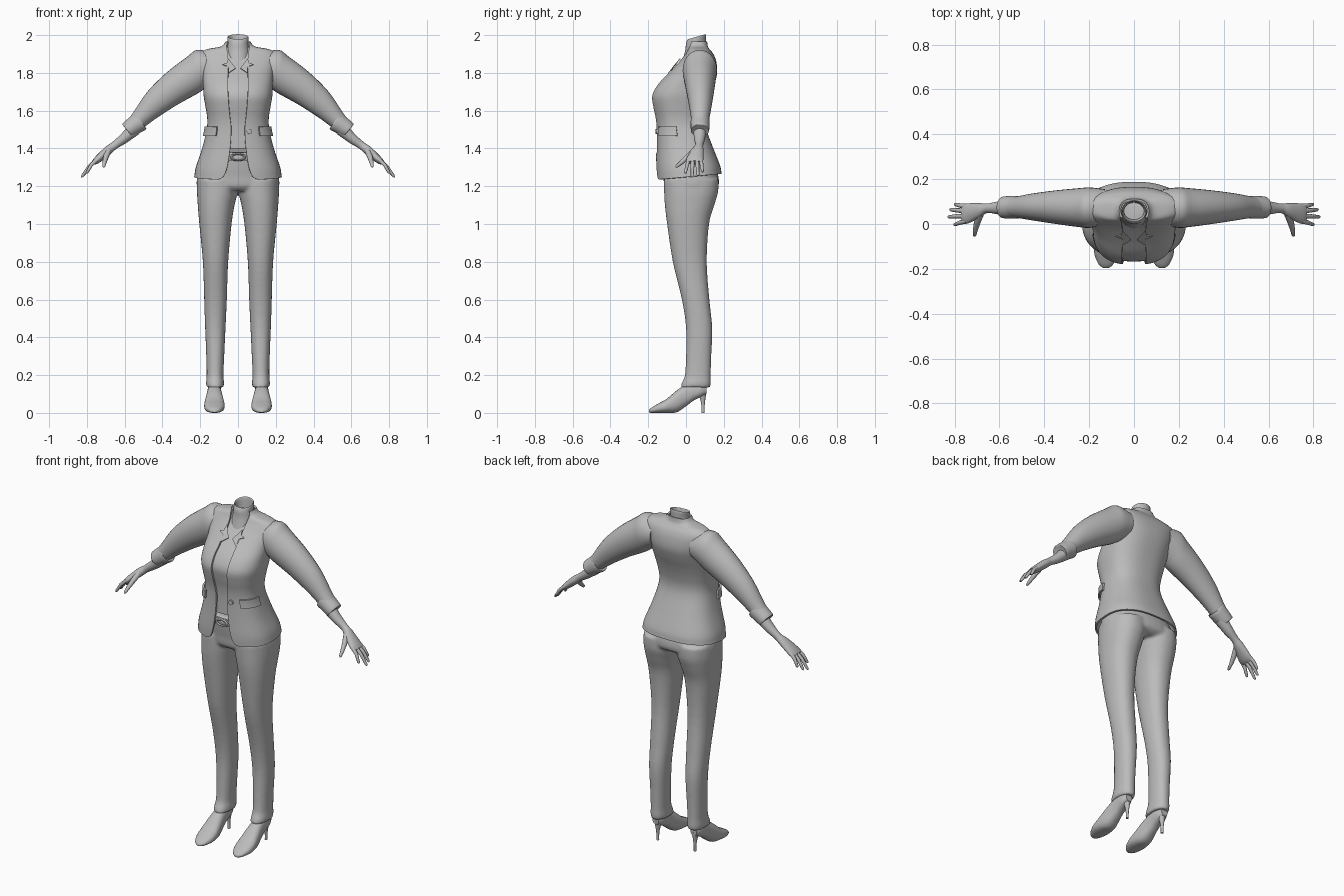
import bpy, bmesh, math
from mathutils import Vector as V

cube = bpy.data.objects.get("Cube")
if cube:
    bpy.data.objects.remove(cube)

grey = bpy.data.materials.new("soft grey")
grey.use_nodes = True
grey.diffuse_color = (0.5, 0.5, 0.5, 1)
grey.node_tree.nodes["Principled BSDF"].inputs["Base Color"].default_value = (0.5, 0.5, 0.5, 1)
E = 0.8  # boxiness of the torso sections


def power(a, e):
    return math.copysign(abs(a) ** e, a)


def ring(c, u, v, e=1.0, n=40, t0=0.0, closed=True):
    """Superellipse section around c spanned by u and v."""
    c, u, v = V(c), V(u), V(v)
    span = 2 * math.pi - 2 * t0
    count = n if closed else n + 1
    return [c + u * power(math.cos(t0 + span * i / n), e) + v * power(math.sin(t0 + span * i / n), e)
            for i in range(count)]


def flat(z, w, yf, yb, e=E, x=0.0, tilt=0.0, **kw):
    """Horizontal section between a front and a back y."""
    return ring((x, (yf + yb) / 2, z), (0, (yf - yb) / 2, -tilt), (w, 0, 0), e, **kw)


def across(tx, tz, bx, bz, y, ry):
    """Limb section between an upper and a lower point."""
    return ring(((tx + bx) / 2, y, (tz + bz) / 2), ((tx - bx) / 2, 0, (tz - bz) / 2), (0, ry, 0), n=28)


def smooth_rows(rows, k):
    out = []
    for i in range(len(rows) - 1):
        four = [rows[max(i - 1, 0)], rows[i], rows[i + 1], rows[min(i + 2, len(rows) - 1)]]
        for s in range(k):
            t = s / k
            out.append([((2 * b) + (c - a) * t + (2 * a - 5 * b + 4 * c - d) * t * t
                         + (3 * b - a - 3 * c + d) * t ** 3) / 2 for a, b, c, d in zip(*four)])
    return out + [rows[-1]]


def finish(ob, mirror=False, thick=0.0, remesh=0.0, angle=45):
    if not ob.data.materials:
        ob.data.materials.append(grey)
    if thick:
        m = ob.modifiers.new("thickness", 'SOLIDIFY')
        m.thickness, m.offset = abs(thick), math.copysign(1, thick)
    if remesh:
        ob.modifiers.new("blend", 'REMESH').voxel_size = remesh
        m = ob.modifiers.new("soften", 'SMOOTH')
        m.factor, m.iterations = 0.5, 8
    if mirror:
        ob.modifiers.new("mirror", 'MIRROR')
    bpy.ops.object.select_all(action='DESELECT')
    ob.select_set(True)
    bpy.context.view_layer.objects.active = ob
    bpy.ops.object.convert(target='MESH')
    bpy.ops.object.shade_smooth_by_angle(angle=math.radians(angle))
    return ob


def loft(name, *tubes, closed=True, k=4, **kw):
    """Skin each list of sections; closed ones are capped."""
    bm = bmesh.new()
    for rows in tubes:
        grid = [[bm.verts.new(p) for p in r] for r in smooth_rows(rows, k)]
        n = len(grid[0])
        for a, b in zip(grid, grid[1:]):
            for j in range(n if closed else n - 1):
                q = (j + 1) % n
                bm.faces.new((a[j], a[q], b[q], b[j]))
        if closed:
            bm.faces.new(grid[0][::-1])
            bm.faces.new(grid[-1])
    if closed:
        bmesh.ops.recalc_face_normals(bm, faces=bm.faces)
    me = bpy.data.meshes.new(name)
    bm.to_mesh(me)
    bm.free()
    ob = bpy.data.objects.new(name, me)
    bpy.context.collection.objects.link(ob)
    return finish(ob, **kw)


# Torso sections: height, half width, front, back, half opening of the jacket
torso = [
    (1.235, .232, -.155, .188, .105), (1.25, .230, -.156, .187, .078), (1.30, .222, -.158, .18, .058),
    (1.40, .190, -.156, .145, .042), (1.50, .166, -.156, .108, .036), (1.56, .163, -.162, .10, .042),
    (1.62, .172, -.175, .11, .048), (1.68, .182, -.181, .128, .052), (1.74, .185, -.15, .15, .054),
    (1.80, .190, -.092, .165, .052), (1.86, .203, -.036, .16, .052), (1.90, .205, -.004, .145, .054),
    (1.925, .165, .01, .125, .058), (1.94, .09, .012, .116, .06), (1.965, .066, .006, .112, .058)]


def section_at(z):
    for a, b in zip(torso, torso[1:]):
        if a[0] <= z <= b[0]:
            f = (z - a[0]) / (b[0] - a[0])
            return [p + (q - p) * f for p, q in zip(a, b)]


def surface(t, z, off=0.0):
    """Point on the jacket, t measured from straight ahead."""
    _, w, yf, yb, _ = section_at(z)
    return V(((w + off) * power(math.sin(t), E),
              (yf + yb) / 2 - ((yb - yf) / 2 + off) * power(math.cos(t), E), z))


def turn(x, z):
    return math.asin(min(1, x / section_at(z)[1]) ** (1 / E))


# Jacket shell, open at the front, hem rising to the back
rows = []
for z, w, yf, yb, gap in torso:
    r = flat(z, w, yf, yb, n=64, t0=math.asin((gap / w) ** (1 / E)), closed=False)
    lift = max(0, 1 - (z - torso[0][0]) / .1) * .09
    rows.append([p + V((0, 0, lift * (p.y - yf))) for p in r])
loft("jacket", rows, closed=False, thick=-.01)

# Shirt and hollow neck
loft("shirt", [flat(z, w - .014, yf + .015, yb - .014) for z, w, yf, yb, _ in torso[3:-1]])
loft("neck", [flat(z, w, yf, yb, 1, tilt=t) for z, w, yf, yb, t in (
    (1.86, .07, -.02, .12, 0), (1.92, .06, -.004, .108, 0), (1.96, .055, .0, .106, .004),
    (1.988, .056, .008, .106, .012), (1.986, .05, .014, .1, .012), (1.94, .045, .02, .095, .0))])

# Pocket flaps, lapel points and button
flap = [[surface(math.radians(35 + 48 * i / 12), z, .003) for i in range(13)] for z in (1.465, 1.49, 1.515)]
loft("pocket_flap", flap, closed=False, k=2, thick=.01, mirror=True)

bm = bmesh.new()
tips = [(.05, 1.875), (.056, 1.85), (.08, 1.842), (.058, 1.834), (.012, 1.826), (.05, 1.80)]
bm.faces.new([bm.verts.new(surface(turn(x, z), z, .005)) for x, z in tips][::-1])
bmesh.ops.triangulate(bm, faces=bm.faces)
bmesh.ops.recalc_face_normals(bm, faces=bm.faces)
me = bpy.data.meshes.new("lapel_point")
bm.to_mesh(me)
bm.free()
lapel = bpy.data.objects.new("lapel_point", me)
bpy.context.collection.objects.link(lapel)
finish(lapel, mirror=True, thick=-.005)

at = surface(turn(.06, 1.49), 1.49)
bpy.ops.mesh.primitive_cylinder_add(vertices=20, radius=.014, depth=.016, location=at, rotation=(math.pi / 2, 0, .1))
bpy.context.object.name = "button"
finish(bpy.context.object)

# Trousers: hips and two legs blended together; inner x, outer x, front, back
legs = [(.135, .075, .167, -.03, .128), (.16, .074, .169, -.022, .132), (.20, .077, .166, -.006, .131),
        (.30, .073, .168, .0, .134), (.45, .066, .174, .0, .139), (.60, .059, .179, -.022, .124),
        (.80, .052, .186, -.07, .110), (1.0, .034, .205, -.10, .122), (1.1, .018, .213, -.112, .15),
        (1.17, .002, .217, -.116, .17), (1.24, .0, .215, -.118, .172)]
sets = [[flat(z, (b - a) / 2, yf, yb, .9, x=s * (a + b) / 2) for z, a, b, yf, yb in legs] for s in (1, -1)]
hips = [flat(z, w, yf, yb, .9) for z, w, yf, yb in (
    (1.175, .20, -.09, .14), (1.20, .219, -.114, .172), (1.25, .216, -.12, .172),
    (1.30, .20, -.128, .155), (1.38, .175, -.138, .125))]
loft("trousers", *sets, hips, remesh=.008)
loft("belt", [flat(z, .178 + d, -.143 - d, .122 + d) for z, d in (
    (1.335, 0), (1.339, .004), (1.366, .004), (1.37, 0))], k=2)
bpy.ops.mesh.primitive_torus_add(location=(0, -.153, 1.353), rotation=(math.pi / 2, 0, 0),
                                 major_radius=.026, minor_radius=.006, major_segments=28, minor_segments=8)
bpy.context.object.name = "belt_buckle"
bpy.context.object.scale = (1.3, .65, 1)
finish(bpy.context.object)

# Sleeves and turned-back cuffs
loft("sleeve", [across(*r) for r in (
    (.13, 1.905, .13, 1.75, .075, .08), (.215, 1.922, .178, 1.715, .073, .09),
    (.27, 1.885, .215, 1.69, .073, .087), (.38, 1.80, .315, 1.635, .075, .075),
    (.48, 1.70, .425, 1.565, .076, .06), (.555, 1.59, .50, 1.51, .075, .047),
    (.595, 1.54, .55, 1.475, .073, .042))], mirror=True)
loft("cuff", [across(*r) for r in (
    (.54, 1.575, .495, 1.515, .075, .044), (.548, 1.588, .486, 1.502, .075, .05),
    (.58, 1.56, .52, 1.482, .075, .05), (.611, 1.532, .556, 1.462, .074, .048),
    (.608, 1.522, .562, 1.47, .074, .041))], mirror=True)

# Forearm with palm
loft("forearm", [across(*r) for r in (
    (.565, 1.54, .525, 1.475, .073, .037), (.62, 1.475, .59, 1.43, .072, .029),
    (.668, 1.432, .643, 1.398, .07, .021), (.70, 1.41, .675, 1.37, .061, .032),
    (.752, 1.36, .73, 1.327, .047, .045), (.772, 1.335, .756, 1.315, .046, .042))], mirror=True)


def digit(name, pts, radii):
    cu = bpy.data.curves.new(name, 'CURVE')
    cu.dimensions, cu.bevel_depth, cu.bevel_resolution = '3D', 1, 3
    cu.use_fill_caps = True
    sp = cu.splines.new('POLY')
    sp.points.add(len(pts) - 1)
    for p, co, r in zip(sp.points, pts, radii):
        p.co, p.radius = (*co, 1), r
    ob = bpy.data.objects.new(name, cu)
    bpy.context.collection.objects.link(ob)
    finish(ob, mirror=True)


# Fingers and thumb
for name, y, tip in (("little_finger", .078, (.80, .088, 1.275)), ("ring_finger", .058, (.822, .064, 1.255)),
                     ("middle_finger", .036, (.83, .032, 1.247)), ("index_finger", .014, (.803, -.004, 1.268))):
    a, b = V((.745, y, 1.342)), V(tip)
    knuckle = a.lerp(b, .45) + V((.006, 0, .004))
    digit(name, [a, knuckle, a.lerp(b, .93), b], [.0115, .0098, .0075, .003])
digit("thumb", [(.685, .045, 1.39), (.70, .005, 1.352), (.707, -.025, 1.325), (.711, -.049, 1.305),
                (.712, -.055, 1.30)], [.016, .0145, .011, .008, .003])

# Pointed shoes with ankle and thin heel; y, half width, underside, top
shoe = [(-.196, .012, .003, .016), (-.18, .032, 0, .03), (-.14, .05, 0, .053), (-.10, .054, 0, .076),
        (-.05, .048, .003, .118), (0, .039, .035, .15), (.04, .036, .065, .16),
        (.08, .033, .085, .155), (.108, .02, .1, .145)]
loft("shoe", [ring((.125, y, (a + b) / 2), (w, 0, 0), (0, 0, (b - a) / 2), .85, n=28) for y, w, a, b in shoe],
     mirror=True)
loft("ankle", [flat(z, w, yf, yb, 1, x=.123) for z, w, yf, yb in (
    (.11, .032, .0, .1), (.16, .034, .005, .105), (.24, .036, .02, .11))], mirror=True)
loft("heel", [flat(z, r, y - r * 1.1, y + r * 1.1, 1, x=.123, n=16) for z, r, y in (
    (0, .0075, .09), (.04, .008, .09), (.08, .014, .088), (.115, .024, .083))], mirror=True)
